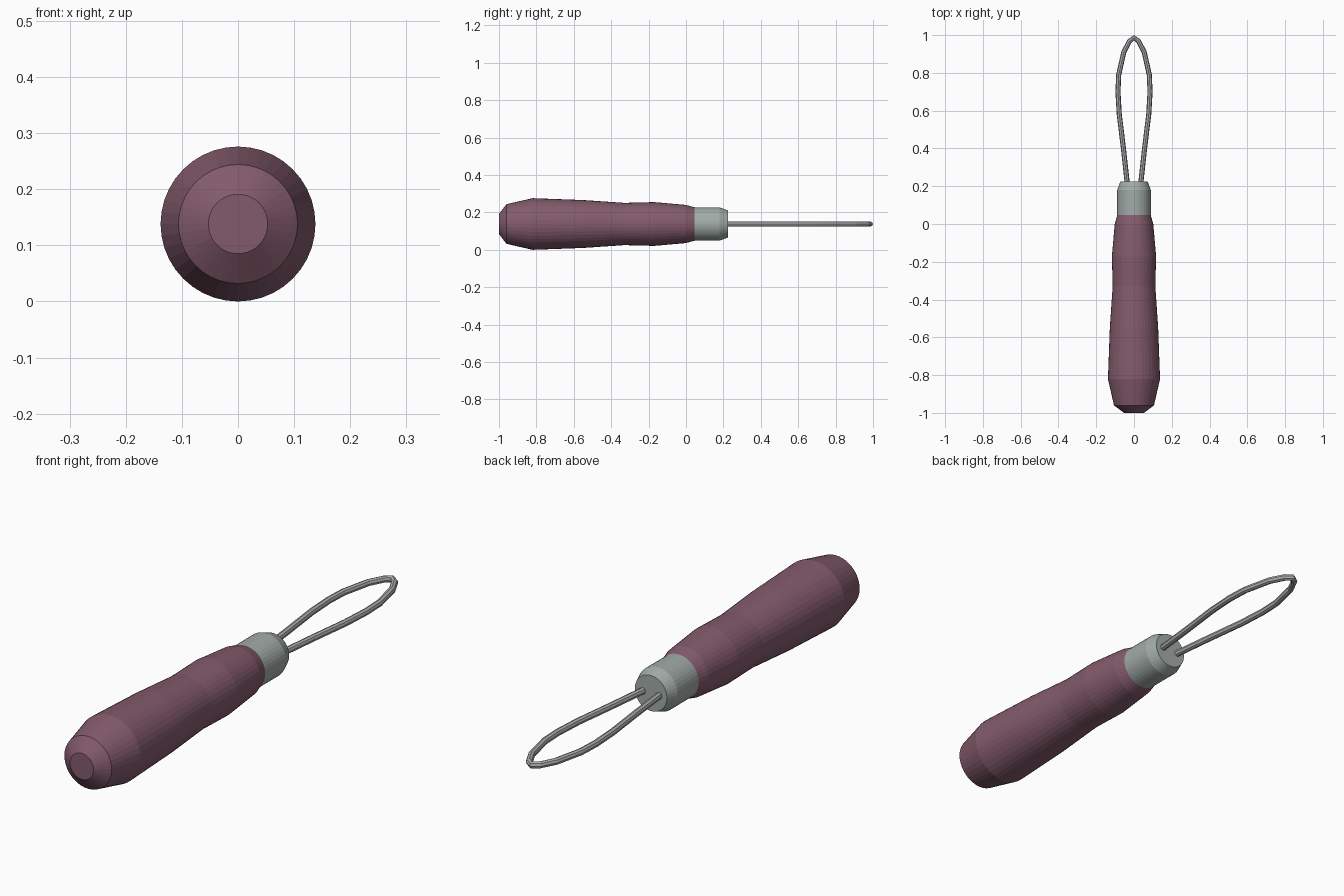
import bpy, bmesh, math

if "Cube" in bpy.data.objects:
    bpy.data.objects.remove(bpy.data.objects["Cube"])

AXIS_Z = 0.138


def material(name, rgb):
    m = bpy.data.materials.new(name)
    m.diffuse_color = (*rgb, 1)
    m.use_nodes = True
    m.node_tree.nodes["Principled BSDF"].inputs["Base Color"].default_value = m.diffuse_color
    return m


def lathe(name, profile, mat, sides=40):
    """Closed solid turned around the y axis from (y, radius) pairs."""
    bm = bmesh.new()
    rings = []
    for y, r in profile:
        rings.append([bm.verts.new((r * math.cos(2 * math.pi * i / sides), y,
                                    AXIS_Z + r * math.sin(2 * math.pi * i / sides)))
                      for i in range(sides)])
    for a, b in zip(rings, rings[1:]):
        for i in range(sides):
            j = (i + 1) % sides
            bm.faces.new((a[i], a[j], b[j], b[i]))
    bm.faces.new(rings[0])
    bm.faces.new(rings[-1])
    bmesh.ops.recalc_face_normals(bm, faces=bm.faces)
    mesh = bpy.data.meshes.new(name)
    bm.to_mesh(mesh)
    bm.free()
    mesh.materials.append(mat)
    obj = bpy.data.objects.new(name, mesh)
    bpy.context.collection.objects.link(obj)
    return obj


# Turned wooden grip
lathe("handle", [(-1.0, 0.053), (-0.96, 0.106), (-0.82, 0.138), (-0.55, 0.128),
                 (-0.33, 0.113), (-0.17, 0.117), (0.0, 0.102), (0.05, 0.088)],
      material("plum", (0.23, 0.105, 0.15)))

# Metal collar with chamfered end
lathe("ferrule", [(0.035, 0.089), (0.18, 0.089), (0.225, 0.072)],
      material("collar_grey", (0.36, 0.41, 0.39)))

# Wire loop: half path mirrored across x
half = [(0.033, 0.19), (0.056, 0.40), (0.078, 0.58), (0.085, 0.70),
        (0.081, 0.79), (0.054, 0.91), (0.024, 0.968)]
path = half + [(0, 0.986)] + [(-x, y) for x, y in reversed(half)]
curve = bpy.data.curves.new("wire_loop", 'CURVE')
curve.dimensions = '3D'
curve.bevel_depth = 0.0135
curve.bevel_resolution = 2
curve.use_fill_caps = True
spline = curve.splines.new('POLY')
spline.points.add(len(path) - 1)
for p, (x, y) in zip(spline.points, path):
    p.co = (x, y, AXIS_Z, 1)
curve.materials.append(material("wire_grey", (0.42, 0.43, 0.42)))
wire = bpy.data.objects.new("wire_loop", curve)
bpy.context.collection.objects.link(wire)
bpy.context.view_layer.objects.active = wire
wire.select_set(True)
bpy.ops.object.convert(target='MESH')
bpy.ops.object.shade_flat()
